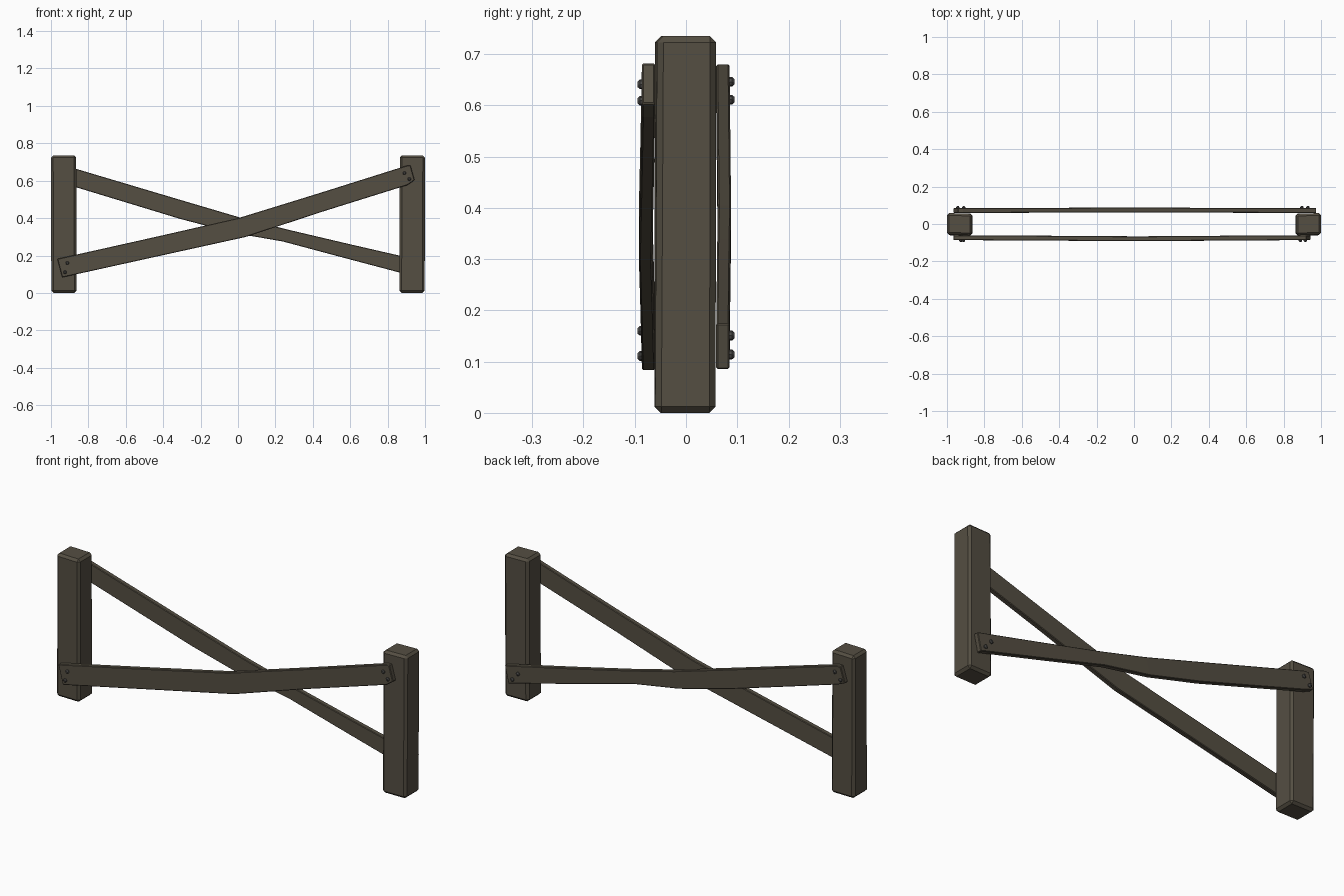
import bpy, bmesh, math
from mathutils import Matrix, Vector

if "Cube" in bpy.data.objects:
    bpy.data.objects.remove(bpy.data.objects["Cube"])


def material(name, color):
    m = bpy.data.materials.new(name)
    m.diffuse_color = (*color, 1)
    m.use_nodes = True
    m.node_tree.nodes["Principled BSDF"].inputs["Base Color"].default_value = m.diffuse_color
    return m


wood = material("dark_wood", (0.09, 0.077, 0.055))
iron = material("iron", (0.07, 0.068, 0.065))


def finish(bm, name, mat):
    bmesh.ops.recalc_face_normals(bm, faces=bm.faces)
    me = bpy.data.meshes.new(name)
    bm.to_mesh(me)
    bm.free()
    ob = bpy.data.objects.new(name, me)
    bpy.context.collection.objects.link(ob)
    me.materials.append(mat)
    return ob


def loft(name, rings, bevel, mat):
    """Skin four-point rings into a closed solid and chamfer its hard edges."""
    bm = bmesh.new()
    rows = [[bm.verts.new(p) for p in ring] for ring in rings]
    for a, b in zip(rows, rows[1:]):
        for i in range(4):
            j = (i + 1) % 4
            bm.faces.new((a[i], a[j], b[j], b[i]))
    bm.faces.new(rows[0])
    bm.faces.new(rows[-1][::-1])
    bmesh.ops.recalc_face_normals(bm, faces=bm.faces)
    hard = [e for e in bm.edges if e.calc_face_angle() > math.radians(50)]
    bmesh.ops.bevel(bm, geom=hard, offset=bevel, segments=1, affect='EDGES')
    return finish(bm, name, mat)


# Upright posts, slightly out of square
def post(name, side):
    def ring(z, x0, x1, y0, y1, tilt):
        return [(side * x0, y0, z), (side * x1, y0 + tilt, z),
                (side * x1, y1, z), (side * x0, y1 - tilt, z)]
    return loft(name, [ring(0.0, 0.863, 0.998, -0.062, 0.058, 0.002),
                       ring(0.735, 0.865, 1.0, -0.061, 0.059, 0.005)], 0.012, wood)


post("left_post", -1)
post("right_post", 1)


# Bowed diagonal planks: stations are (top x, top z, bottom x, bottom z, outer y)
def plank(name, stations, side):
    rings = []
    for xt, zt, xb, zb, y in stations:
        yo, yi = side * y, side * (y - 0.026)
        rings.append([(xt, yo, zt), (xb, yo, zb), (xb, yi, zb), (xt, yi, zt)])
    return loft(name, rings, 0.003, wood)


plank("front_plank", [
    (-0.966, 0.182, -0.940, 0.083, 0.086),
    (-0.430, 0.302, -0.410, 0.200, 0.089),
    (0.005, 0.401, 0.040, 0.299, 0.092),
    (0.430, 0.532, 0.450, 0.434, 0.089),
    (0.900, 0.680, 0.907, 0.577, 0.086),
    (0.922, 0.682, 0.944, 0.603, 0.086)], -1)
plank("back_plank", [
    (-0.940, 0.680, -0.965, 0.600, 0.085),
    (-0.915, 0.678, -0.925, 0.583, 0.085),
    (-0.290, 0.492, -0.310, 0.396, 0.087),
    (0.005, 0.405, -0.020, 0.320, 0.088),
    (0.260, 0.340, 0.240, 0.275, 0.087),
    (0.600, 0.260, 0.580, 0.184, 0.086),
    (0.975, 0.174, 0.955, 0.085, 0.085)], 1)


# Faceted bolt heads, two at each plank end
def bolt(name, x, z, side):
    bm = bmesh.new()
    for r1, r2, depth, y in ((0.0095, 0.0095, 0.010, 0.085), (0.0095, 0.005, 0.005, 0.0925)):
        rot = Matrix.Rotation(math.radians(-90 * side), 4, 'X')
        bmesh.ops.create_cone(bm, cap_ends=True, segments=8, radius1=r1, radius2=r2,
                              depth=depth, matrix=Matrix.Translation((x, side * y, z)) @ rot)
    finish(bm, name, iron)


for side, label, spots in (
        (-1, "front", ((-0.912, 0.160), (-0.925, 0.111), (0.890, 0.641), (0.916, 0.609))),
        (1, "back", ((-0.910, 0.646), (-0.942, 0.611), (0.898, 0.151), (0.930, 0.114)))):
    for n, (x, z) in enumerate(spots, 1):
        bolt(f"{label}_bolt_{n}", x, z, side)
